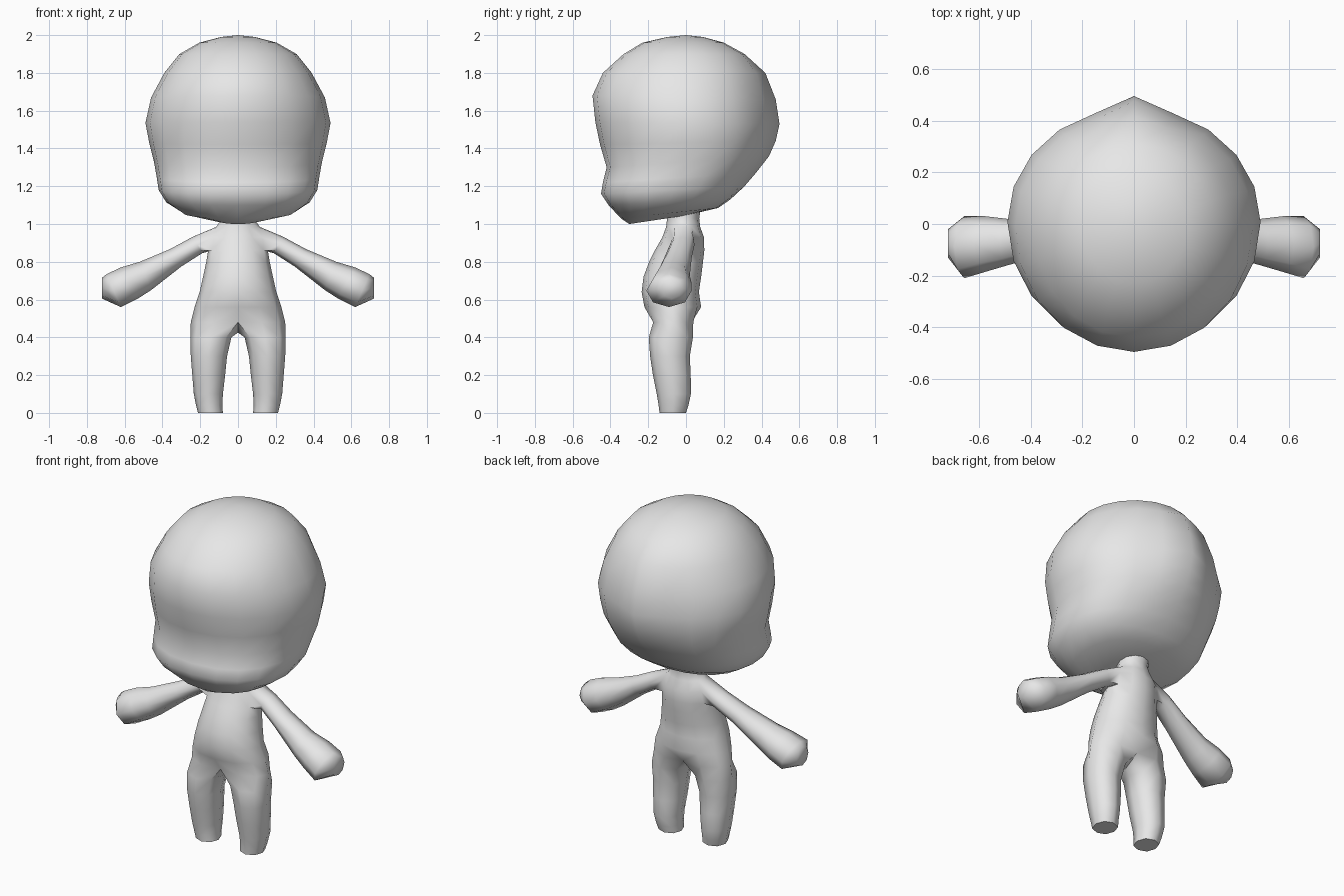
import bpy, bmesh
from math import sin, cos, pi, radians

if "Cube" in bpy.data.objects:
    bpy.data.objects.remove(bpy.data.objects["Cube"])

grey = bpy.data.materials.new("plain grey")
grey.diffuse_color = (0.8, 0.8, 0.8, 1)
grey.use_nodes = True
grey.node_tree.nodes["Principled BSDF"].inputs["Base Color"].default_value = grey.diffuse_color


def spow(v, e):
    return (1 if v >= 0 else -1) * abs(v) ** e


def strip(bm, a, b, closed=True):
    """Join two rings of equal length with quads."""
    n = len(a)
    for i in range(n if closed else n - 1):
        j = (i + 1) % n
        bm.faces.new((a[i], a[j], b[j], b[i]))


def finish(bm, name, mirror=False):
    bmesh.ops.recalc_face_normals(bm, faces=bm.faces[:])
    mesh = bpy.data.meshes.new(name)
    bm.to_mesh(mesh)
    bm.free()
    mesh.materials.append(grey)
    ob = bpy.data.objects.new(name, mesh)
    bpy.context.collection.objects.link(ob)
    bpy.ops.object.select_all(action='DESELECT')
    ob.select_set(True)
    bpy.context.view_layer.objects.active = ob
    if mirror:
        m = ob.modifiers.new("mirror", 'MIRROR')
        m.use_clip = True
        m.merge_threshold = 0.001
        bpy.ops.object.modifier_apply(modifier=m.name)
        bm = bmesh.new()
        bm.from_mesh(mesh)
        bmesh.ops.recalc_face_normals(bm, faces=bm.faces[:])
        bm.to_mesh(mesh)
        bm.free()
    bpy.ops.object.shade_smooth_by_angle(angle=radians(65))
    return ob


# Head: tilted rings (front z, front y, back z, back y, half width, squareness, ridge)
HEAD = [
    (1.00, -.30, 1.045, .00, .12, 1, 0),
    (1.03, -.345, 1.085, .17, .29, .9, 0),
    (1.10, -.41, 1.13, .235, .38, .85, 0),
    (1.16, -.45, 1.20, .31, .42, .85, .2),
    (1.22, -.44, 1.27, .37, .43, .87, .5),
    (1.30, -.42, 1.36, .44, .445, .9, .8),
    (1.42, -.455, 1.44, .475, .47, .95, 1),
    (1.54, -.48, 1.53, .495, .49, 1, 1),
    (1.68, -.495, 1.66, .475, .46, 1, 1),
    (1.80, -.44, 1.80, .42, .39, 1, .6),
    (1.90, -.33, 1.90, .31, .31, 1, 0),
    (1.96, -.23, 1.96, .20, .205, 1, 0),
    (1.99, -.10, 1.99, .09, .09, 1, 0),
]
bm = bmesh.new()
SEG = 20
rings = []
for zf, yf, zb, yb, w, e, ridge in HEAD:
    cy, hy = (yf + yb) / 2, (yb - yf) / 2
    ring = []
    for i in range(SEG):
        a = 2 * pi * i / SEG - pi / 2
        s = spow(sin(a), e)
        y = cy + hy * s
        if s > 0 and i != SEG // 2:
            y -= .045 * ridge * s       # only the centre line stays out as a ridge
        t = (s + 1) / 2
        ring.append(bm.verts.new((w * spow(cos(a), e), y, zf + (zb - zf) * t)))
    rings.append(ring)
for a, b in zip(rings, rings[1:]):
    strip(bm, a, b)
bm.faces.new(rings[0])
crown = bm.verts.new((0, 0, 2.0))
for i in range(SEG):
    bm.faces.new((rings[-1][i], rings[-1][(i + 1) % SEG], crown))
finish(bm, "head")

# Body: right half of torso as open rings (z, half width, front y, back y)
TORSO = [
    (1.09, .095, -.10, .08), (1.03, .085, -.10, .07),
    (.985, .115, -.105, .075), (.93, .15, -.125, .095), (.86, .158, -.165, .097),
    (.80, .168, -.195, .09), (.72, .185, -.225, .08), (.64, .203, -.235, .068),
    (.56, .23, -.22, .08), (.48, .25, -.19, .055),
]
bm = bmesh.new()
rows = []
for z, w, yf, yb in TORSO:
    row = []
    for i in range(7):
        a = radians(-90 + 30 * i)
        x = 0 if i in (0, 6) else w * cos(a)
        row.append(bm.verts.new((x, (yf + yb) / 2 + (yb - yf) / 2 * sin(a), z)))
    rows.append(row)
rows[-1][0].co.y, rows[-1][6].co.y = -.165, .03
ARM_ROW = 2
for r in range(len(rows) - 1):
    for c in range(6):
        if r in (ARM_ROW, ARM_ROW + 1) and c in (2, 3):
            continue                    # opening for the arm
        p, q = rows[r], rows[r + 1]
        bm.faces.new((p[c], p[c + 1], q[c + 1], q[c]))

# Arm: rings from upper point (x, z) to lower point (x, z), with y range
ARM = [
    (.24, .932, .19, .845, -.085, .045),
    (.36, .867, .30, .775, -.115, .03),
    (.52, .80, .46, .65, -.16, .02),
    (.62, .77, .53, .605, -.185, .03),
    (.695, .735, .62, .56, -.21, .03),
    (.72, .715, .72, .605, -.13, -.02),
]
t, m, b = rows[ARM_ROW:ARM_ROW + 3]
prev = [t[3], t[4], m[4], b[4], b[3], b[2], m[2], t[2]]
for xt, zt, xb, zb, y0, y1 in ARM:
    ring = []
    for i in range(8):
        a = radians(45 * i)
        k = (1 + cos(a)) / 2
        ring.append(bm.verts.new((xb + (xt - xb) * k,
                                  (y0 + y1) / 2 + (y1 - y0) / 2 * sin(a),
                                  zb + (zt - zb) * k)))
    strip(bm, prev, ring)
    prev = ring
bm.faces.new(prev)

# Leg: rings (z, inner x, outer x, front y, back y), joined at the crotch
LEG = [
    (.40, .035, .252, -.197, .037), (.30, .058, .25, -.19, .02),
    (.20, .068, .242, -.175, .025), (.10, .08, .234, -.155, .026),
    (.04, .083, .222, -.145, .013), (0, .08, .212, -.14, 0),
]
crotch = bm.verts.new((0, -.07, .425))
prev = rows[-1] + [crotch]
for z, x0, x1, y0, y1 in LEG:
    ring = []
    for i in range(8):
        a = radians(-135 + 45 * i)
        ring.append(bm.verts.new(((x0 + x1) / 2 + (x1 - x0) / 2 * spow(cos(a), .9),
                                  (y0 + y1) / 2 + (y1 - y0) / 2 * spow(sin(a), .9), z)))
    strip(bm, prev, ring)
    prev = ring
bm.faces.new(prev)
finish(bm, "body", mirror=True)
